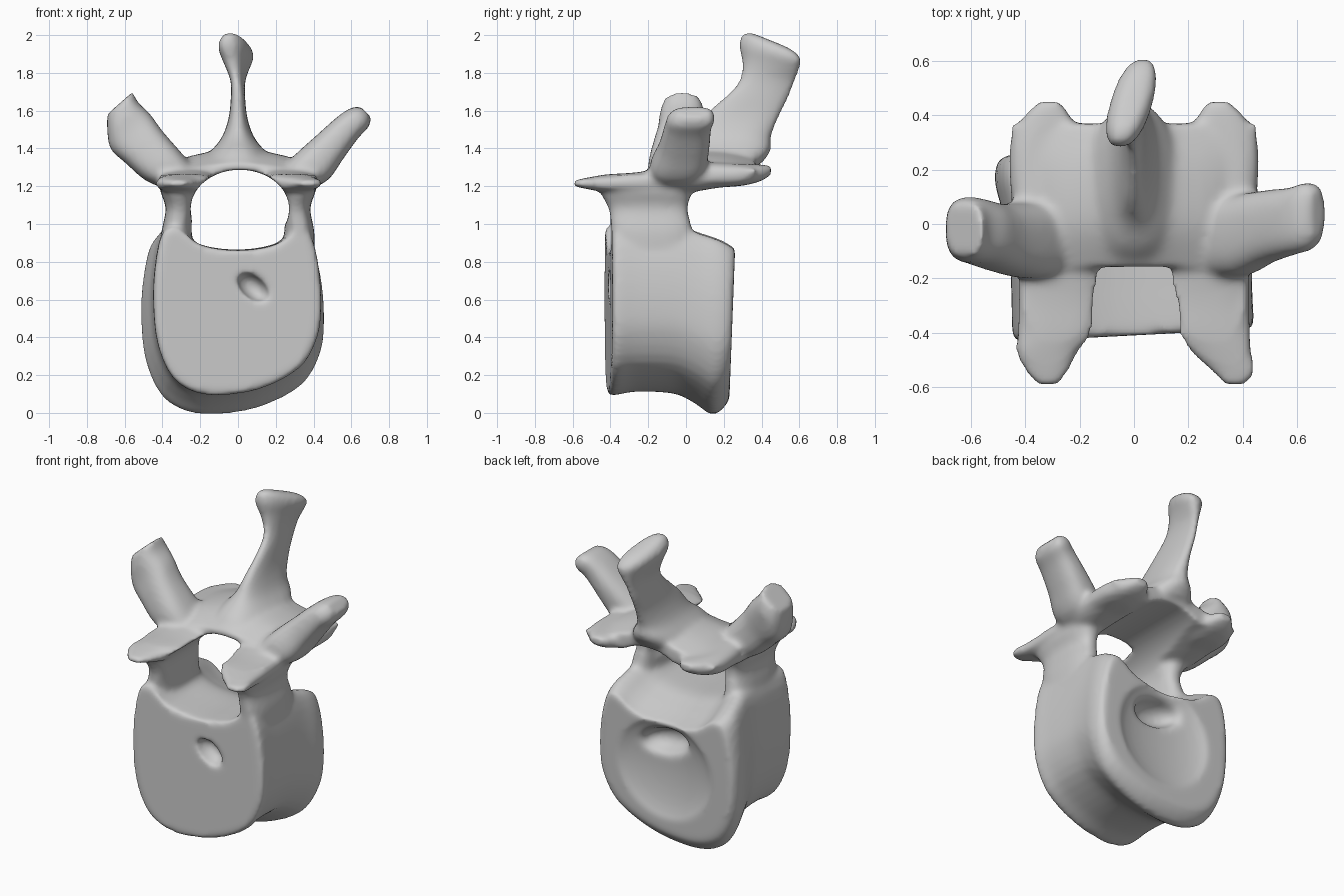
import bpy, bmesh
from math import sin, cos, pi
from mathutils import Vector as V, Matrix

if "Cube" in bpy.data.objects:
    bpy.data.objects.remove(bpy.data.objects["Cube"])


def spline(p, closed, n=4):
    """Catmull-Rom resampling of a list of vectors."""
    out, m = [], len(p)
    for i in range(m if closed else m - 1):
        q = [p[j % m] if closed else p[min(max(j, 0), m - 1)] for j in range(i - 1, i + 3)]
        for k in range(n):
            t = k / n
            out.append(0.5 * (2 * q[1] + (q[2] - q[0]) * t
                              + (2 * q[0] - 5 * q[1] + 4 * q[2] - q[3]) * t * t
                              + (3 * q[1] - q[0] - 3 * q[2] + q[3]) * t ** 3))
    return out if closed else out + [p[-1]]


def loft(bm, rings):
    """Closed skin through rings of equal point count, smoothed lengthwise."""
    cols = [spline(list(c), False) for c in zip(*rings)]
    rows = [[bm.verts.new(c[i]) for c in cols] for i in range(len(cols[0]))]
    n, faces = len(cols), []
    for a, b in zip(rows, rows[1:]):
        for i in range(n):
            j = (i + 1) % n
            faces.append(bm.faces.new((a[i], a[j], b[j], b[i])))
    faces += [bm.faces.new(rows[0][::-1]), bm.faces.new(rows[-1])]
    bmesh.ops.recalc_face_normals(bm, faces=faces)


def oval(c, a, b, e=0.75, n=24):
    """Rounded-rectangle ring with half axes a and b."""
    f = lambda s: abs(s) ** e * (1 if s > 0 else -1)
    return [V(c) + V(a) * f(cos(2 * pi * i / n)) + V(b) * f(sin(2 * pi * i / n)) for i in range(n)]


bm = bmesh.new()

# Vertebral body: one outline swept front to back, with flared rims
outline = [(0, .86), (.2, .89), (.33, .98), (.39, .93), (.43, .75), (.44, .55), (.42, .4),
           (.34, .25), (.18, .15), (0, .1), (-.2, .1), (-.34, .18), (-.42, .35), (-.445, .55),
           (-.44, .75), (-.4, .95), (-.32, .98), (-.2, .89)]
rings = []
for y, cx, sx, top, bot in [(-.41, 0, .96, .97, .12), (-.385, 0, 1, .98, .1), (-.25, -.005, 1, .98, .12),
                            (-.05, -.01, 1.01, .98, .11), (.06, -.02, 1.05, .95, .06),
                            (.15, -.025, 1.09, .92, 0), (.21, -.025, 1.08, .89, .03),
                            (.245, -.025, 1.03, .87, .08)]:
    ring = []
    for x, z in outline:
        u = (z - .1) / .88
        slant = .05 * x if y < -.3 else .03 * (u - .5)
        ring.append(V((cx + x * sx, y + slant, bot + (top - bot) * u)))
    rings.append(spline(ring, True, 3))
loft(bm, rings)

# Lamina: roof over the canal
rings = []
for y, w, lift, t1, t2, t3 in [(-.16, .40, 0, 1.29, 1.31, 1.32), (0, .44, 0, 1.34, 1.38, 1.43),
                               (.2, .46, .03, 1.34, 1.39, 1.45), (.37, .45, .05, 1.31, 1.35, 1.39)]:
    half = [(.22, 1.18 + lift), (w * .85, 1.17 + lift), (w, 1.24 + lift), (.3, t1), (.12, t2)]
    pts = [(0, 1.26)] + half + [(0, t3)] + [(-x, z) for x, z in half[::-1]]
    rings.append(spline([V((x, y, z)) for x, z in pts], True))
loft(bm, rings)

for s in (-1, 1):
    # Pedicle
    loft(bm, [oval((s * x, y, z), (hx, 0, 0), (0, hy, 0)) for x, y, z, hx, hy in
              [(.31, -.17, .75, .09, .2), (.325, -.18, .95, .08, .215), (.31, -.2, 1.08, .072, .21),
               (.32, -.21, 1.17, .09, .24), (.32, -.19, 1.26, .1, .22)]])
    # Front articular process: thin shelf, tip off-centre
    tip = .37 if s > 0 else .32
    loft(bm, [oval((s * x, y, z), (hx, 0, 0), (0, 0, hz)) for x, y, z, hx, hz in
              [(tip, -.595, 1.215, .035, .015), (tip, -.55, 1.215, .075, .025),
               (.32, -.47, 1.215, .115, .04), (.285, -.4, 1.215, .145, .05),
               (.27, -.25, 1.22, .155, .055), (.27, -.05, 1.24, .15, .07)]])
    # Rear articular process
    loft(bm, [oval((s * x, y, z), (hx, 0, 0), (0, 0, hz)) for x, y, z, hx, hz in
              [(.33, .1, 1.26, .12, .07), (.33, .28, 1.26, .13, .06),
               (.32, .39, 1.27, .09, .045), (.31, .45, 1.285, .04, .025)]])

# Transverse processes: the left one is blunter and taller
loft(bm, [oval(c, (-.7 * t, 0, .7 * t), (0, w, 0)) for c, t, w in
          [((.3, -.05, 1.24), .09, .14), ((.4, -.04, 1.31), .11, .15), ((.49, -.01, 1.41), .095, .135),
           ((.58, .01, 1.51), .08, .125), ((.645, .03, 1.565), .07, .125), ((.675, .04, 1.595), .04, .09)]])
loft(bm, [oval(c, (a * .75, 0, a * .66), (0, w, 0)) for c, a, w in
          [((-.3, -.05, 1.24), .09, .14), ((-.4, -.06, 1.31), .12, .14), ((-.5, -.05, 1.41), .13, .125),
           ((-.57, -.03, 1.49), .14, .12), ((-.61, -.02, 1.57), .11, .12), ((-.625, -.02, 1.64), .09, .1)]])

# Spinous process: thin blade rising to a knob
loft(bm, [oval((x, (y0 + y1) / 2, z), (skew, (y1 - y0) / 2, drop), (w, 0, 0), .85)
          for z, y0, y1, w, x, skew, drop in
          [(1.32, -.15, .40, .2, 0, 0, 0), (1.39, -.09, .45, .14, 0, 0, 0),
           (1.46, 0, .45, .085, 0, 0, 0), (1.56, .08, .49, .05, 0, 0, 0),
           (1.67, .2, .545, .038, 0, 0, 0), (1.76, .28, .58, .038, 0, .01, 0),
           (1.84, .295, .60, .06, -.005, .03, -.02), (1.91, .28, .61, .08, -.01, .045, -.04),
           (1.955, .3, .585, .065, -.01, .04, -.05), (1.975, .34, .54, .035, -.01, .03, -.04)]])


def make(name, bm):
    me = bpy.data.meshes.new(name)
    bm.to_mesh(me)
    bm.free()
    ob = bpy.data.objects.new(name, me)
    bpy.context.collection.objects.link(ob)
    return ob


bone = make("vertebra", bm)

# Cutters: spinal canal, front pit, hollow rear face with pit
cut = bmesh.new()
loft(cut, [oval((.01, y, 1.08), (.262, 0, 0), (0, 0, .208), 1, 40) for y in (-.8, -.2, .3, .8)])
for c, r, tilt in [((.08, -.41, .665), (.1, .09, .06), .7), ((-.02, .28, .46), (.36, .09, .35), 0),
                   ((0, .2, .64), (.16, .1, .08), .2)]:
    bmesh.ops.create_uvsphere(cut, u_segments=32, v_segments=20, radius=1,
                              matrix=Matrix.Translation(c) @ Matrix.Rotation(tilt, 4, 'Y')
                              @ Matrix.Diagonal((*r, 1)))
cutter = make("hollow_cutter", cut)
cm = cutter.modifiers.new("fuse", 'REMESH')
cm.mode, cm.voxel_size = 'VOXEL', .02
cutter.hide_render = True

# Fuse the parts, carve the hollows and soften the joins
for kind in ('REMESH', 'BOOLEAN', 'REMESH', 'SMOOTH'):
    m = bone.modifiers.new(kind.lower(), kind)
    if kind == 'REMESH':
        m.mode, m.voxel_size = 'VOXEL', .014
    elif kind == 'BOOLEAN':
        m.operation, m.object, m.solver = 'DIFFERENCE', cutter, 'EXACT'
    else:
        m.factor, m.iterations = .5, 8
bpy.context.view_layer.objects.active = bone
bone.select_set(True)
for m in list(bone.modifiers):
    bpy.ops.object.modifier_apply(modifier=m.name)
bpy.data.objects.remove(cutter)
bpy.ops.object.shade_smooth()
